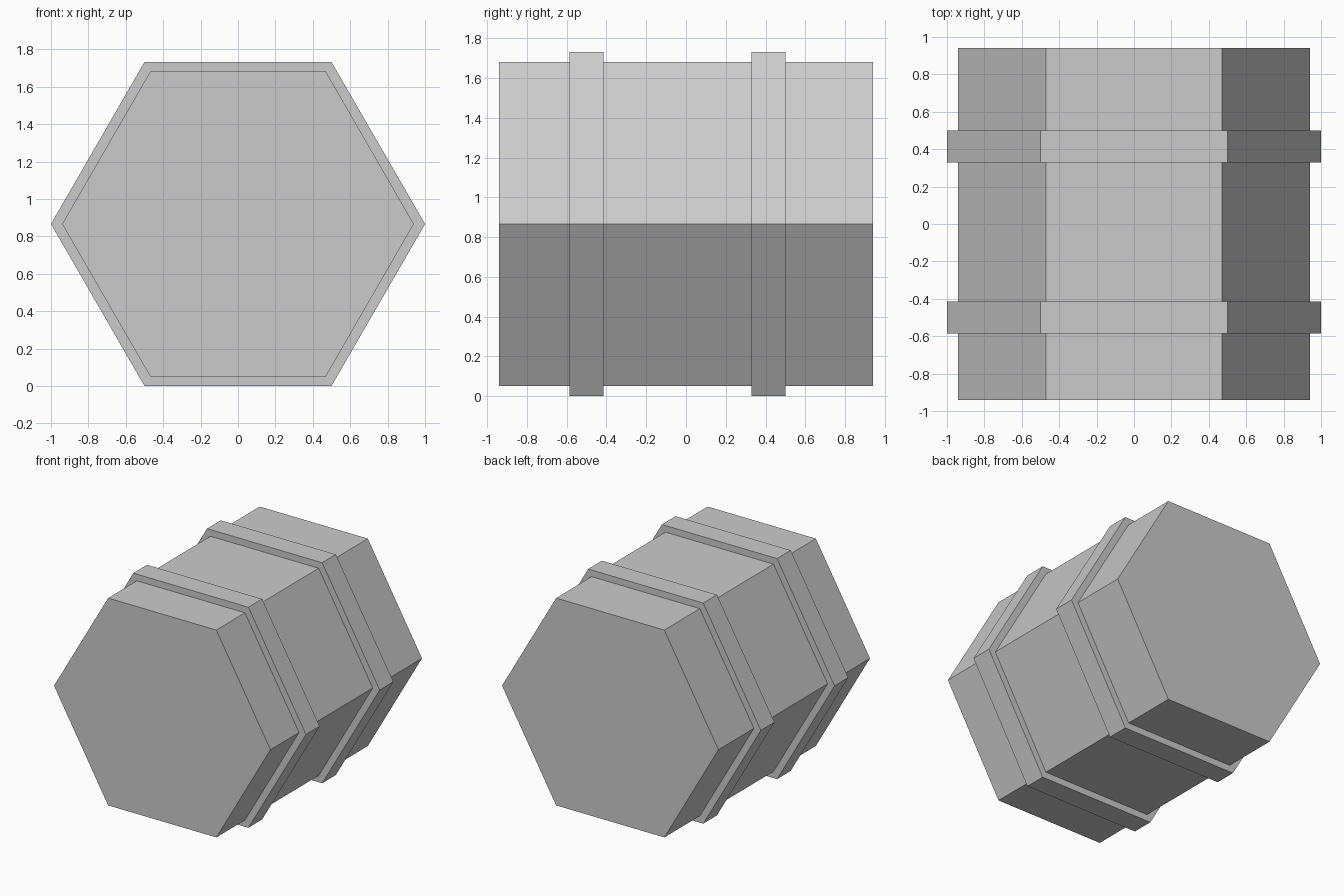
import bpy
from math import pi, sqrt

cube = bpy.data.objects.get("Cube")
if cube:
    bpy.data.objects.remove(cube, do_unlink=True)

# Single plain grey
GREY = (0.60, 0.60, 0.60, 1.0)
grey = bpy.data.materials.new("plain_grey")
grey.use_nodes = True
grey.diffuse_color = GREY
grey.node_tree.nodes["Principled BSDF"].inputs["Base Color"].default_value = GREY

CENTRE_Z = sqrt(3) / 2


def hex_prism(name, radius, y_min, y_max):
    """Closed hexagonal prism lying along y, resting on a flat side."""
    bpy.ops.mesh.primitive_cylinder_add(
        vertices=6, radius=radius, depth=y_max - y_min,
        location=(0, (y_min + y_max) / 2, CENTRE_Z))
    obj = bpy.context.object
    obj.name = obj.data.name = name
    # Put corners on the x axis, then lay the prism along y
    obj.rotation_euler = (pi / 2, pi / 6, 0)
    bpy.ops.object.transform_apply(location=False, rotation=True, scale=True)
    obj.data.materials.append(grey)
    return obj


# Barrel body and its two raised hoops
hex_prism("barrel_body", 0.94, -0.94, 0.94)
hex_prism("front_hoop", 1.0, -0.585, -0.415)
hex_prism("back_hoop", 1.0, 0.33, 0.50)
